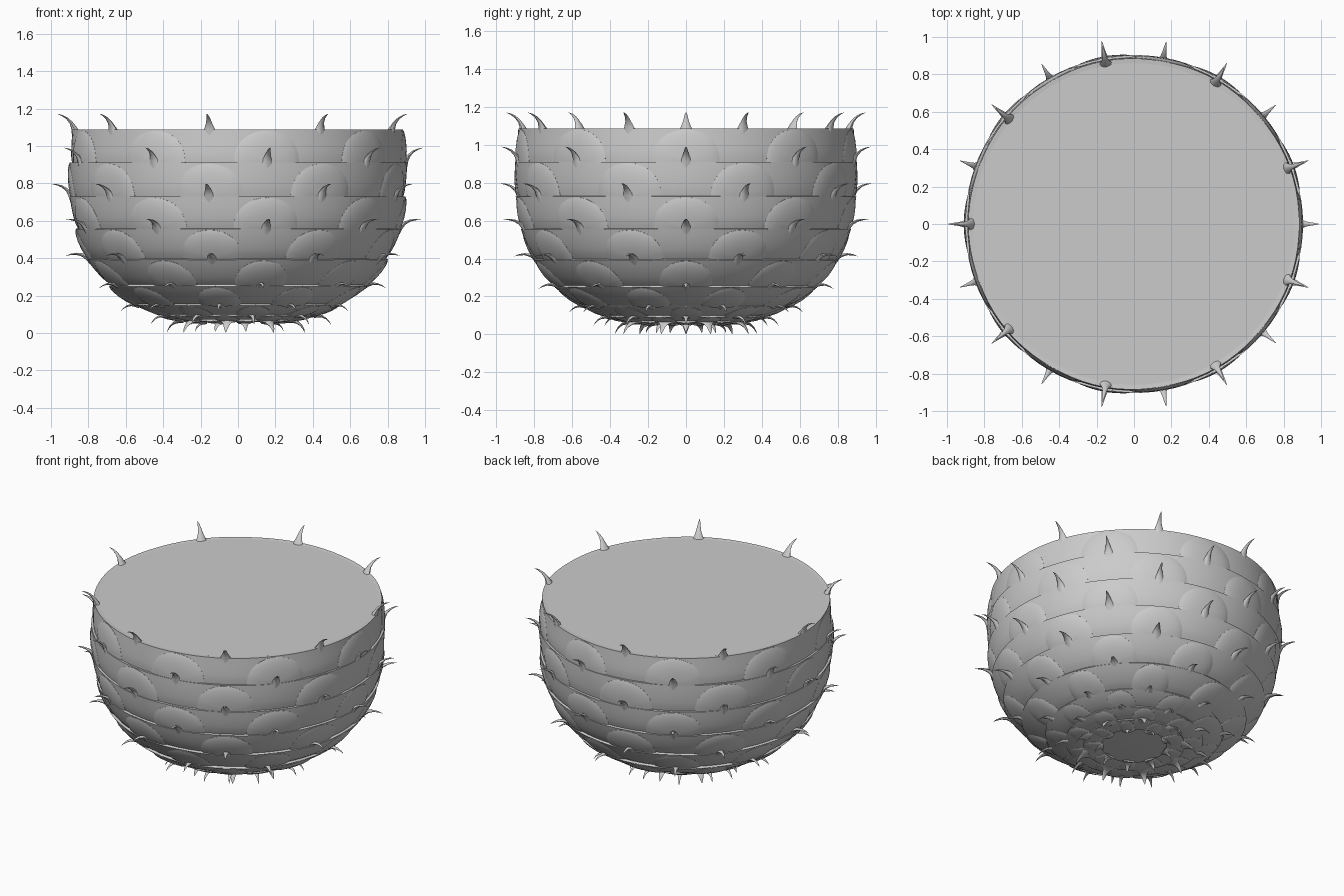
import bpy, bmesh
from math import pi, sin, cos, radians
from mathutils import Vector

if "Cube" in bpy.data.objects:
    bpy.data.objects.remove(bpy.data.objects["Cube"])

# Scale-row lines on the body profile: (radius, z), bottom to top
LINES = [(.20, .06), (.31, .072), (.42, .10), (.54, .155), (.68, .26), (.79, .40),
         (.855, .56), (.882, .73), (.886, .91), (.868, 1.085)]
ROWS = len(LINES) - 1
N = 9                      # scales per row, alternate rows offset half a step
STEP = 2 * pi / N


def profile(t):
    """Catmull-Rom point and tangent in the (r, z) plane."""
    k = min(max(int(t), 0), ROWS - 1)
    u = t - k
    p = [Vector(LINES[min(max(i, 0), ROWS)]) for i in range(k - 1, k + 3)]
    m1 = (p[2] - p[0]) * (.5 if k else 1)
    m2 = (p[3] - p[1]) * (.5 if k < ROWS - 1 else 1)
    pos = ((2*u**3 - 3*u*u + 1) * p[1] + (u**3 - 2*u*u + u) * m1
           + (3*u*u - 2*u**3) * p[2] + (u**3 - u*u) * m2)
    tan = ((6*u*u - 6*u) * (p[1] - p[2]) + (3*u*u - 4*u + 1) * m1
           + (3*u*u - 2*u) * m2)
    return pos, tan.normalized()


def point(t, ang, off):
    """Point on the body, raised along the normal."""
    p, d = profile(t)
    r, z = p.x + d.y * off, p.y - d.x * off
    return Vector((r * cos(ang), r * sin(ang), z))


def row_angle(k):
    # angle of the spines / arches standing on row line k
    return radians(20) if (ROWS - k) % 2 == 0 else 0


def grid(bm, rows, closed=False):
    vs = [[bm.verts.new(p) for p in row] for row in rows]
    n = len(vs[0])
    for a, b in zip(vs, vs[1:]):
        for i in range(n if closed else n - 1):
            j = (i + 1) % n
            bm.faces.new((a[i], a[j], b[j], b[i]))
    return vs


def finish(name, bm, angle=40):
    bmesh.ops.remove_doubles(bm, verts=bm.verts, dist=1e-5)
    me = bpy.data.meshes.new(name)
    bm.to_mesh(me)
    bm.free()
    ob = bpy.data.objects.new(name, me)
    bpy.context.collection.objects.link(ob)
    bpy.ops.object.select_all(action='DESELECT')
    ob.select_set(True)
    bpy.context.view_layer.objects.active = ob
    bpy.ops.object.shade_smooth_by_angle(angle=radians(angle))
    return ob


# Solid core with flat cut top and flat base
bm = bmesh.new()
core = grid(bm, [[point(i / 4, 2 * pi * j / 72, -.008) for j in range(72)]
                 for i in range(ROWS * 4 + 1)], True)
bm.faces.new(core[-1])
bm.faces.new(core[0][::-1])
finish("core", bm)

# Broad band scales, flaring to a small ledge at the top
bm = bmesh.new()
for k in range(ROWS):
    h = .018 if k > 2 else .01
    for n in range(N):
        c = row_angle(k + 1) + n * STEP
        rows = []
        for i in range(7):
            v = i / 6
            rows.append([point(k + v, c + (j / 5) * STEP * .5,
                               h * (.1 + .9 * v ** .6) * (1 - .2 * (j / 5) ** 2))
                         for j in range(-5, 6)])
        rows.append([point(k + 1, c + (j / 5) * STEP * .5, -.01) for j in range(-5, 6)])
        grid(bm, rows)
finish("band_scales", bm)

# Rounded arch scales overlapping the bands
bm = bmesh.new()
for k in range(ROWS):
    h = .018 if k > 2 else .01
    half = radians(11.5)
    for n in range(N):
        c = row_angle(k) + n * STEP
        rings = []
        for s in (.001, .35, .65, .85, .95, 1, 1.001):
            ring = []
            for j in range(17):
                a = pi * j / 16
                # slightly squared half-ellipse
                x = cos(a)
                y = abs(sin(a)) ** .85
                v = .97 * s * y
                off = h * (.1 + .75 * v ** .7) + .6 * h * (1 - s ** 5) + .002
                if s > 1:
                    off = -.008
                ring.append(point(k + v, c - half * s * x, off))
            rings.append(ring)
        grid(bm, rings)
finish("arch_scales", bm)

# Curved spines: (along surface, outward, half width)
SPINE = [(-.02, -.012, .042), (.012, .004, .026), (.036, .02, .016),
         (.058, .045, .010), (.070, .072, .006), (.076, .098, .0008)]
bm = bmesh.new()
for k in range(ROWS + 1):
    size = .5 if k == 0 else .75 if k == 1 else .7 if k < 4 else .85 if k == 4 else 1
    wide = 2.0 if k < 2 else 1
    p, d = profile(k)
    for n in range(N):
        ang = row_angle(k) + n * STEP
        rad = Vector((cos(ang), sin(ang), 0))
        side = Vector((-sin(ang), cos(ang), 0))
        tan = rad * d.x + Vector((0, 0, d.y))
        nor = rad * d.y - Vector((0, 0, d.x))
        base = point(k, ang, .008)
        rings = []
        for i, (a, b, w) in enumerate(SPINE):
            q = SPINE[min(i + 1, 5)]
            o = SPINE[max(i - 1, 0)]
            g = (tan * (q[0] - o[0]) + nor * (q[1] - o[1])).normalized()
            flat = side.cross(g)
            rings.append([base + size * (tan * a + nor * b
                          + side * (w * wide * cos(pi * j / 4))
                          + flat * (w * .55 * sin(pi * j / 4))) for j in range(8)])
        vs = grid(bm, rings, True)
        bm.faces.new(vs[-1])
bmesh.ops.recalc_face_normals(bm, faces=bm.faces)
finish("spines", bm, 60)
